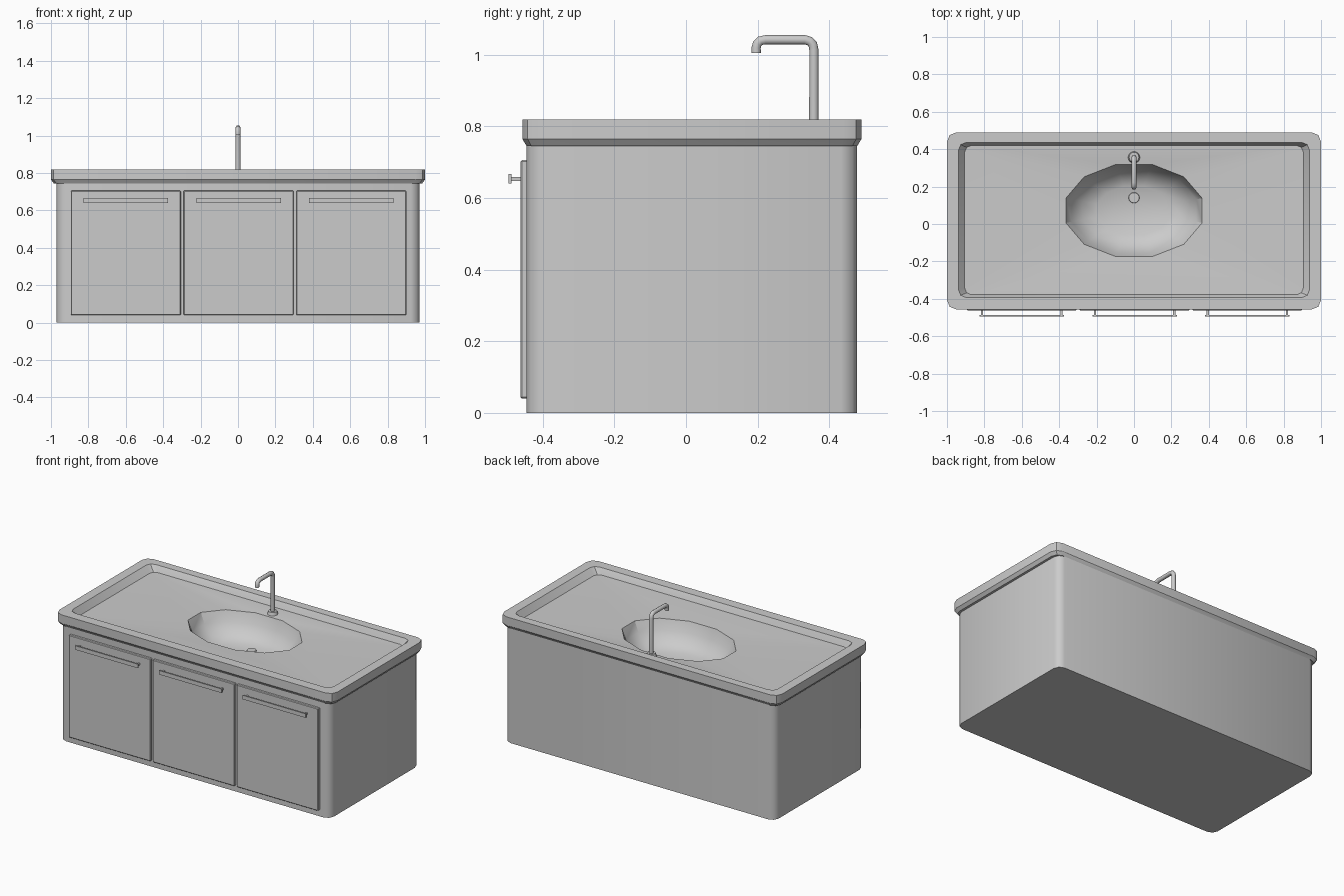
import bpy, bmesh, math

if "Cube" in bpy.data.objects:
    bpy.data.objects.remove(bpy.data.objects["Cube"])


def finish(name, bm, angle=30):
    bmesh.ops.recalc_face_normals(bm, faces=bm.faces)
    me = bpy.data.meshes.new(name)
    bm.to_mesh(me)
    bm.free()
    ob = bpy.data.objects.new(name, me)
    bpy.context.collection.objects.link(ob)
    bpy.ops.object.select_all(action='DESELECT')
    ob.select_set(True)
    bpy.context.view_layer.objects.active = ob
    bpy.ops.object.shade_smooth_by_angle(angle=math.radians(angle))
    return ob


def rounded_rect(x, y0, y1, r, z):
    """Twelve-point rectangle, three points per corner."""
    pts = []
    for i, (sx, cy) in enumerate([(1, y1 - r), (-1, y1 - r), (-1, y0 + r), (1, y0 + r)]):
        for k in range(3):
            a = math.radians(90 * i + 45 * k)
            pts.append((sx * (x - r) + r * math.cos(a), cy + r * math.sin(a), z))
    return pts


def oval(a, b, z, cy=0.072):
    """Twelve-sided ellipse lined up with the rounded rectangle."""
    return [(a * math.cos(math.radians(15 + 30 * i)),
             cy + b * math.sin(math.radians(15 + 30 * i)), z) for i in range(12)]


def loft(name, loops, cap_start=False, cap_end=False, angle=30):
    bm = bmesh.new()
    rows = [[bm.verts.new(p) for p in loop] for loop in loops]
    for r0, r1 in zip(rows, rows[1:]):
        n = len(r0)
        for i in range(n):
            bm.faces.new((r0[i], r0[(i + 1) % n], r1[(i + 1) % n], r1[i]))
    if cap_start:
        bm.faces.new(rows[0][::-1])
    if cap_end:
        bm.faces.new(rows[-1])
    return finish(name, bm, angle)


def box(name, lo, hi, bevel=0.0):
    bm = bmesh.new()
    bmesh.ops.create_cube(bm, size=1)
    for v in bm.verts:
        v.co = [(a + b) / 2 + c * (b - a) for a, b, c in zip(lo, hi, v.co)]
    if bevel:
        bmesh.ops.bevel(bm, geom=bm.edges[:], offset=bevel, segments=1, affect='EDGES')
    return finish(name, bm)


def disc(name, x, y, z0, z1, r, r_top):
    ring = lambda rad, z: [(x + rad * math.cos(math.tau * i / 20),
                            y + rad * math.sin(math.tau * i / 20), z) for i in range(20)]
    return loft(name, [ring(r, z0), ring(r_top, z1)], True, True)


# Cabinet body
loft("cabinet", [rounded_rect(0.97, -0.445, 0.478, 0.045, z) for z in (0, 0.75)],
     cap_start=True, angle=50)

# Countertop with raised rim, recessed tray and bowl in one skin
loft("countertop_basin", [
    rounded_rect(0.965, -0.44, 0.473, 0.045, 0.745),
    rounded_rect(0.985, -0.445, 0.478, 0.045, 0.745),
    rounded_rect(1.0, -0.457, 0.49, 0.05, 0.765),
    rounded_rect(1.0, -0.457, 0.49, 0.05, 0.82),
    rounded_rect(0.938, -0.393, 0.436, 0.04, 0.82),
    rounded_rect(0.905, -0.378, 0.42, 0.035, 0.78),
    oval(0.377, 0.255, 0.765),
    oval(0.345, 0.232, 0.70),
    oval(0.285, 0.19, 0.642),
    oval(0.205, 0.135, 0.612),
], cap_end=True)
disc("drain", 0, 0.14, 0.61, 0.618, 0.03, 0.027)

# Doors with bar handles
for i, side in enumerate(("left", "middle", "right")):
    x = 0.003 + 0.603 * (i - 1)
    box(f"door_{side}", (x - 0.294, -0.462, 0.04), (x + 0.294, -0.44, 0.706), 0.004)
    box(f"handle_bar_{side}", (x - 0.226, -0.495, 0.641), (x + 0.226, -0.487, 0.667))
    for n, s in enumerate((-1, 1)):
        px = x + s * 0.212
        box(f"handle_post_{side}_{n}", (px - 0.006, -0.488, 0.648), (px + 0.006, -0.46, 0.659))

# Faucet: bent pipe and base flange
path = [(0.357, 0.77), (0.357, 1.015), (0.354, 1.029), (0.346, 1.038), (0.332, 1.042),
        (0.222, 1.042), (0.207, 1.039), (0.199, 1.031), (0.196, 1.02), (0.196, 1.005)]
cu = bpy.data.curves.new("faucet", 'CURVE')
cu.dimensions = '3D'
cu.bevel_depth = 0.0135
cu.bevel_resolution = 3
cu.use_fill_caps = True
sp = cu.splines.new('POLY')
sp.points.add(len(path) - 1)
for p, (y, z) in zip(sp.points, path):
    p.co = (0, y, z, 1)
sp.use_smooth = True
bpy.context.collection.objects.link(bpy.data.objects.new("faucet", cu))
disc("faucet_flange", 0, 0.357, 0.77, 0.79, 0.032, 0.026)
